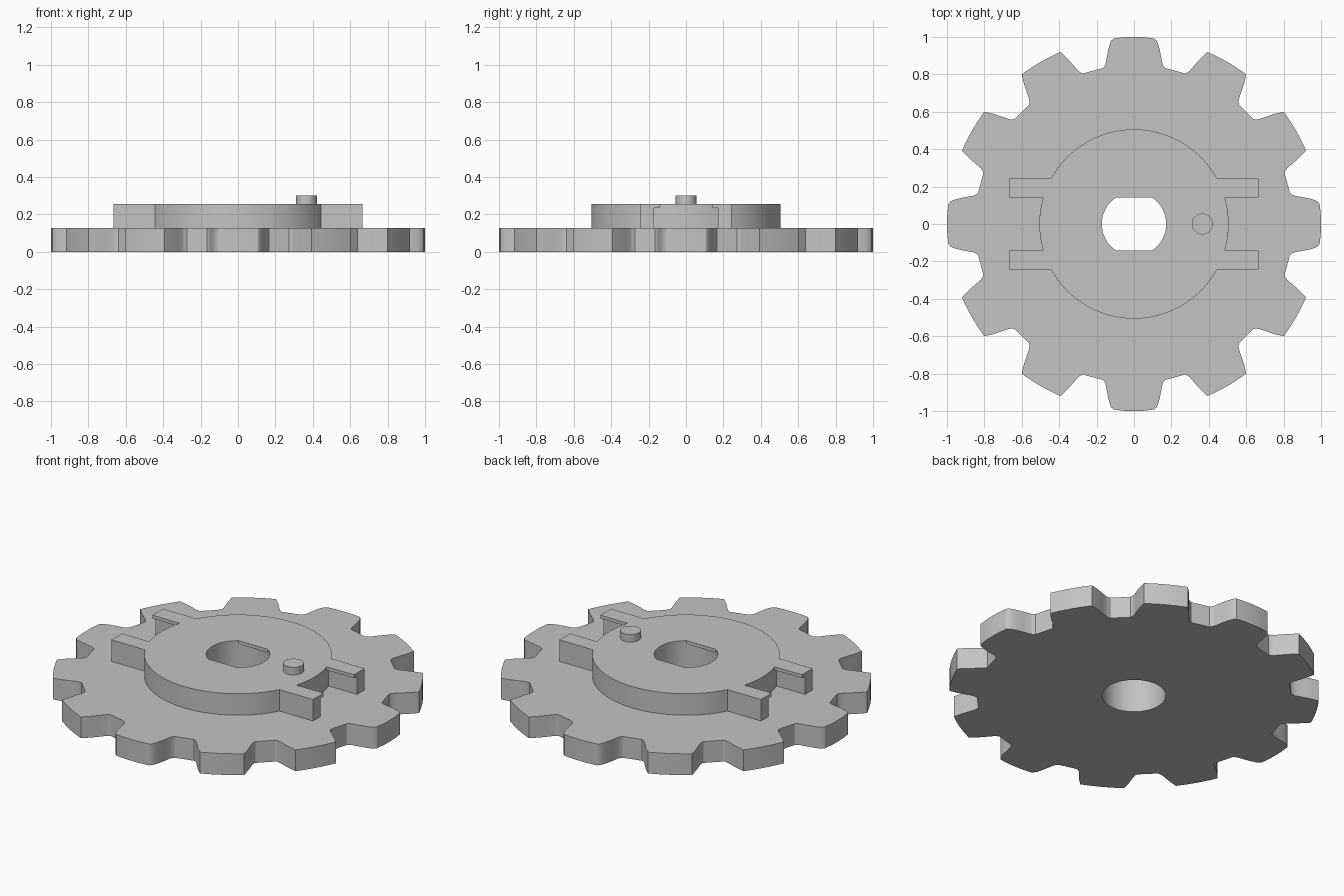
import bpy, bmesh
from math import sin, cos, asin, pi, radians

default = bpy.data.objects.get("Cube")
if default:
    bpy.data.objects.remove(default, do_unlink=True)

grey = bpy.data.materials.new("plain grey")
grey.use_nodes = True
colour = (0.55, 0.55, 0.55, 1)
grey.diffuse_color = colour
grey.node_tree.nodes["Principled BSDF"].inputs["Base Color"].default_value = colour

BASE_TOP, LEDGE, HUB_TOP, PEG_TOP = 0.127, 0.235, 0.255, 0.30
HUB_R, BORE_R, ARM_END = 0.506, 0.172, 0.665
ARM_OUT, ARM_IN, LIP_IN = 0.243, 0.172, 0.143


def arc(r, a0, a1, n):
    return [(r * cos(a0 + (a1 - a0) * i / n), r * sin(a0 + (a1 - a0) * i / n))
            for i in range(n + 1)]


def circle(r, n=64, cx=0):
    return [(x + cx, y) for x, y in arc(r, 0, 2 * pi, n)[:-1]]


def stack(name, levels):
    """Solid made of matching outlines at rising heights, capped at both ends."""
    bm = bmesh.new()
    rings = [[[bm.verts.new((x, y, z)) for x, y in loop] for loop in loops]
             for z, loops in levels]
    for lower, upper in zip(rings, rings[1:]):
        for a, b in zip(lower, upper):
            for i in range(len(a)):
                j = (i + 1) % len(a)
                bm.faces.new((a[i], a[j], b[j], b[i]))
    for ring in (rings[0], rings[-1]):
        edges = [bm.edges.get((loop[i - 1], loop[i]))
                 for loop in ring for i in range(len(loop))]
        bmesh.ops.triangle_fill(bm, edges=edges, use_beauty=True, use_dissolve=False)
    bmesh.ops.remove_doubles(bm, verts=bm.verts, dist=1e-5)
    bmesh.ops.recalc_face_normals(bm, faces=bm.faces)
    mesh = bpy.data.meshes.new(name)
    bm.to_mesh(mesh)
    bm.free()
    mesh.materials.append(grey)
    obj = bpy.data.objects.new(name, mesh)
    bpy.context.collection.objects.link(obj)
    bpy.ops.object.select_all(action='DESELECT')
    obj.select_set(True)
    bpy.context.view_layer.objects.active = obj
    bpy.ops.object.shade_smooth_by_angle(angle=radians(30))
    return obj


# Toothed disc: twelve teeth, every third one with rounded tip corners
def gear_outline():
    flank = [(0.85, 11.3), (0.857, 10.7), (0.872, 10.0), (0.91, 9.1), (0.95, 8.2)]
    sharp_tip = [(1.0, 6.9), (1.0, 3.5)]
    round_tip = [(0.975, 7.5), (0.99, 6.9), (0.998, 6.2), (1.0, 3.1)]
    points = []
    for k in range(12):
        half = flank + (sharp_tip if k % 3 else round_tip)
        tooth = [(r, -a) for r, a in half] + [(1.0, 0)] + half[::-1]
        for r, a in tooth:
            t = radians(30 * k + a)
            points.append((r * cos(t), r * sin(t)))
    return points


gear = gear_outline()
bore = circle(BORE_R)
stack("toothed_disc", [(0, [gear, bore]), (BASE_TOP, [gear, bore])])


# Hub with two pairs of arms; the arms carry a thin inward lip on top
def hub_outline(inner):
    a_in, a_out = asin(inner / HUB_R), asin(ARM_OUT / HUB_R)
    half = arc(HUB_R, -a_in, a_in, 10)
    half += [(ARM_END, inner), (ARM_END, ARM_OUT)]
    half += arc(HUB_R, a_out, pi - a_out, 44)
    half += [(-ARM_END, ARM_OUT), (-ARM_END, inner)]
    return half + [(-x, -y) for x, y in half]


# The bore narrows to two flats at the lip height
flat_bore = [(x, max(-LIP_IN, min(LIP_IN, y))) for x, y in bore]
body, lip = hub_outline(ARM_IN), hub_outline(LIP_IN)
stack("hub_with_arms", [(BASE_TOP, [body, bore]), (LEDGE, [body, bore]),
                        (LEDGE, [lip, flat_bore]), (HUB_TOP, [lip, flat_bore])])

# Small locating peg
peg = circle(0.056, 32, 0.366)
stack("locating_peg", [(HUB_TOP, [peg]), (PEG_TOP, [peg])])
